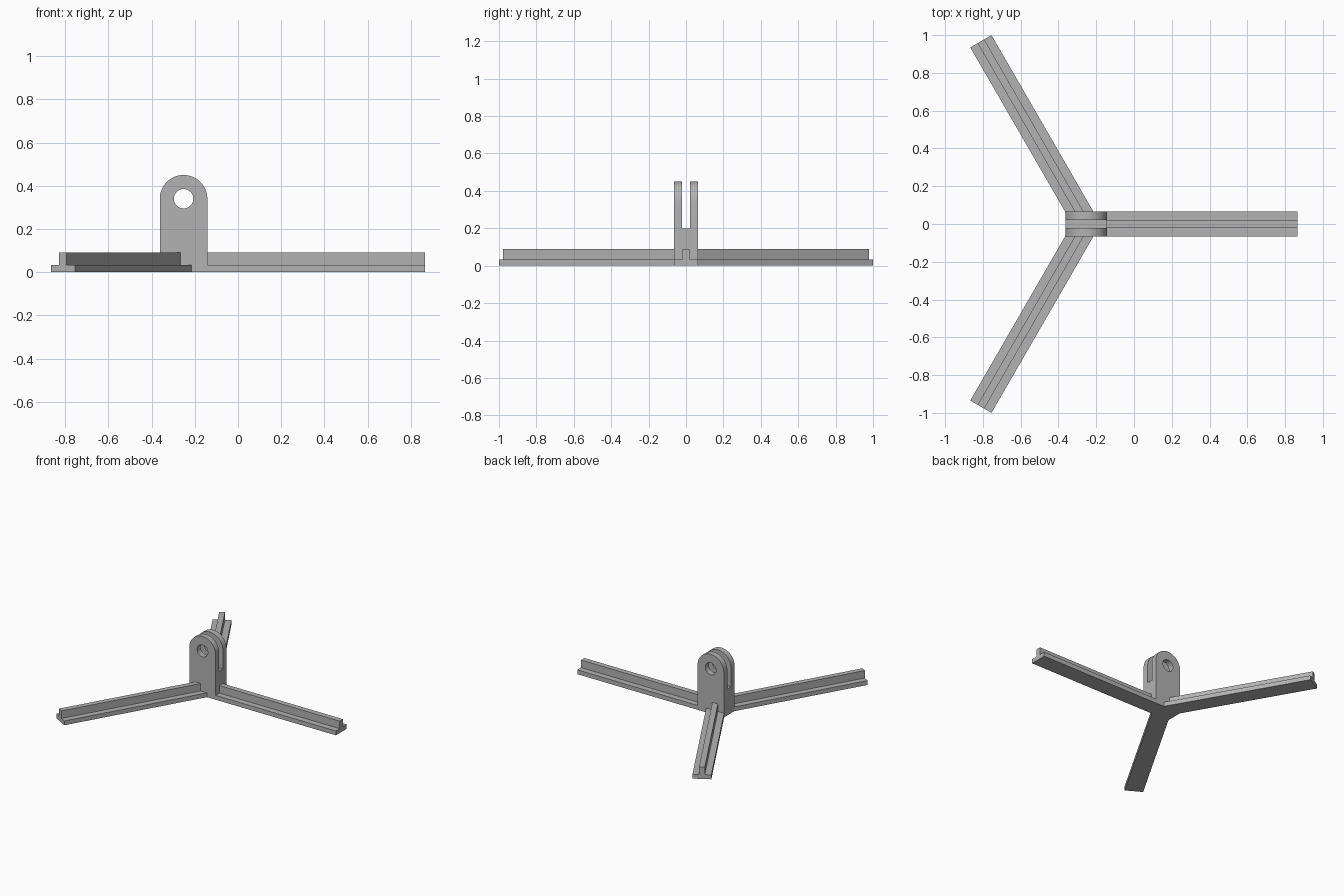
import bpy, bmesh, math
from mathutils import Matrix, Vector

if "Cube" in bpy.data.objects:
    bpy.data.objects.remove(bpy.data.objects["Cube"], do_unlink=True)

HUB_X = -0.252      # centre where the three legs meet
HALF = 0.065        # half width of legs and bracket
LENGTH = 1.117      # leg length from the hub
LUG_R, LUG_Z = 0.11, 0.34
HOLE_R = 0.045
SLOT_HALF, SLOT_Z = 0.022, 0.2

grey = bpy.data.materials.new("plain grey")
grey.use_nodes = True
colour = (0.45, 0.45, 0.45, 1)
grey.diffuse_color = colour
grey.node_tree.nodes["Principled BSDF"].inputs["Base Color"].default_value = colour


def prism(name, points, offset, matrix):
    """Extrude a closed outline of 3D points by an offset vector."""
    bm = bmesh.new()
    face = bm.faces.new([bm.verts.new(p) for p in points])
    grown = bmesh.ops.extrude_face_region(bm, geom=[face])["geom"]
    bmesh.ops.translate(bm, vec=offset, verts=[g for g in grown if isinstance(g, bmesh.types.BMVert)])
    bmesh.ops.recalc_face_normals(bm, faces=bm.faces)
    bm.transform(matrix)
    mesh = bpy.data.meshes.new(name)
    bm.to_mesh(mesh)
    bm.free()
    mesh.materials.append(grey)
    obj = bpy.data.objects.new(name, mesh)
    bpy.context.collection.objects.link(obj)
    return obj


def arc(radius, start, end, steps):
    angles = [start + (end - start) * i / steps for i in range(steps + 1)]
    return [Vector((radius * math.cos(a), -HALF, LUG_Z + radius * math.sin(a))) for a in angles]


def cut(target, cutter):
    mod = target.modifiers.new("cut", "BOOLEAN")
    mod.operation, mod.solver, mod.object = "DIFFERENCE", "EXACT", cutter
    bpy.context.view_layer.objects.active = target
    bpy.ops.object.modifier_apply(modifier=mod.name)
    bpy.data.objects.remove(cutter, do_unlink=True)


hub = Matrix.Translation((HUB_X, 0, 0))

# Legs: an inverted T section, repeated three times around the hub
half_section = [(HALF, 0), (HALF, 0.033), (0.02, 0.033), (0.02, 0.09)]
section = half_section + [(-y, z) for y, z in reversed(half_section)]
for name, angle, start in (("front_leg", -120, 0), ("side_leg", 0, LUG_R), ("back_leg", 120, 0)):
    turn = hub @ Matrix.Rotation(math.radians(angle), 4, "Z")
    prism(name, [(start, y, z) for y, z in section], (LENGTH - start, 0, 0), turn)

# Upright bracket with a rounded top
outline = [(-LUG_R, -HALF, 0), (LUG_R, -HALF, 0)] + arc(LUG_R, 0, math.pi, 32)
bracket = prism("slotted_bracket", outline, (0, 2 * HALF, 0), hub)

# Slot that splits the bracket into two prongs
slot_outline = [(-1, -SLOT_HALF, SLOT_Z), (1, -SLOT_HALF, SLOT_Z), (1, -SLOT_HALF, 1), (-1, -SLOT_HALF, 1)]
cut(bracket, prism("slot_cutter", slot_outline, (0, 2 * SLOT_HALF, 0), hub))

# Pin hole through both prongs
hole = arc(HOLE_R, 0, 2 * math.pi, 32)[:-1]
cut(bracket, prism("hole_cutter", hole, (0, 4 * HALF, 0), hub @ Matrix.Translation((0, -HALF, 0))))

# Smooth the round surfaces and keep the edges sharp
bpy.ops.object.select_all(action="DESELECT")
bracket.select_set(True)
bpy.context.view_layer.objects.active = bracket
bpy.ops.object.shade_smooth_by_angle(angle=math.radians(30))
